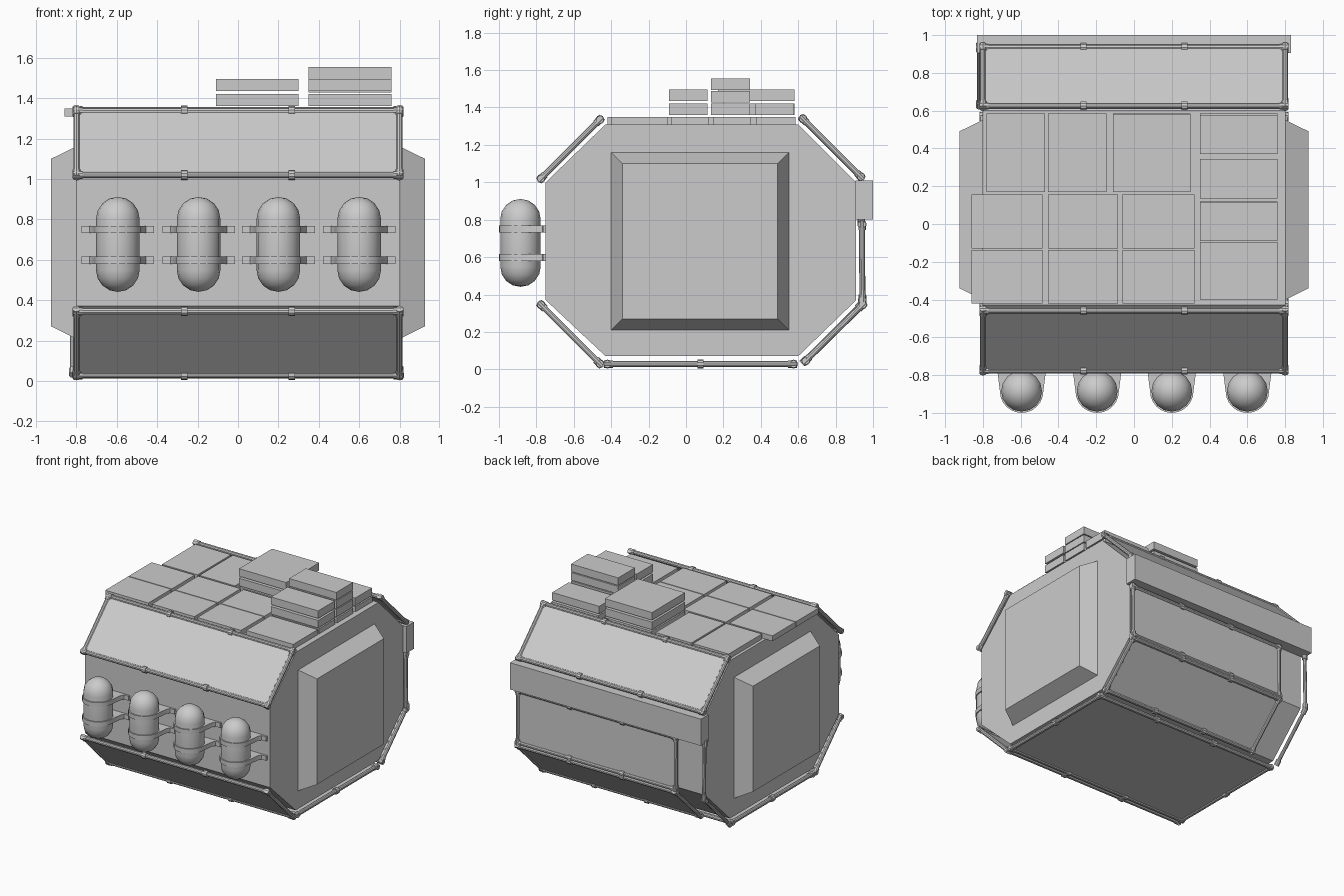
import bpy, bmesh, math
from mathutils import Vector

if "Cube" in bpy.data.objects:
    bpy.data.objects.remove(bpy.data.objects["Cube"])


def make(name, bm, smooth=False):
    bmesh.ops.recalc_face_normals(bm, faces=bm.faces)
    me = bpy.data.meshes.new(name)
    bm.to_mesh(me)
    bm.free()
    ob = bpy.data.objects.new(name, me)
    bpy.context.collection.objects.link(ob)
    if smooth:
        bpy.ops.object.select_all(action='DESELECT')
        ob.select_set(True)
        bpy.context.view_layer.objects.active = ob
        bpy.ops.object.shade_smooth_by_angle(angle=math.radians(35))
    return ob


def prism(name, points, offset, smooth=False):
    """Extrude a closed outline by an offset vector."""
    bm = bmesh.new()
    face = bm.faces.new([bm.verts.new(p) for p in points])
    res = bmesh.ops.extrude_face_region(bm, geom=[face])
    verts = [v for v in res['geom'] if isinstance(v, bmesh.types.BMVert)]
    bmesh.ops.translate(bm, vec=offset, verts=verts)
    if not any(f.is_valid and len(f.verts) == len(points) and
               all(v not in verts for v in f.verts) for f in bm.faces):
        bm.faces.new([v for v in bm.verts if v not in verts])
    return make(name, bm, smooth)


def box(name, x0, x1, y0, y1, z0, z1):
    return prism(name, [(x0, y0, z0), (x1, y0, z0), (x1, y1, z0), (x0, y1, z0)], (0, 0, z1 - z0))


def add_rod(bm, a, b, r, sides=10):
    a, b = Vector(a), Vector(b)
    d = b - a
    mat = d.to_track_quat('Z', 'Y').to_matrix().to_4x4()
    mat.translation = (a + b) / 2
    bmesh.ops.create_cone(bm, cap_ends=True, segments=sides, radius1=r, radius2=r,
                          depth=d.length, matrix=mat)


def rail_frame(name, x0, x1, p, q, side_clip=False):
    """Tube frame between two (y, z) edges, with joints, clips and a thin panel inside."""
    bm = bmesh.new()
    c = [Vector((x0, *p)), Vector((x1, *p)), Vector((x1, *q)), Vector((x0, *q))]
    for i in range(4):
        a, b = c[i], c[(i + 1) % 4]
        d = (b - a).normalized()
        add_rod(bm, a, b, 0.016)
        add_rod(bm, a - d * 0.018, a + d * 0.03, 0.02)
        add_rod(bm, b - d * 0.03, b + d * 0.018, 0.02)
        ts = (1 / 3, 2 / 3) if i % 2 == 0 else ((0.5,) if side_clip else ())
        for t in ts:
            m = a.lerp(b, t)
            add_rod(bm, m - d * 0.016, m + d * 0.016, 0.024)
    make(name, bm, True)
    n = (c[1] - c[0]).cross(c[3] - c[0]).normalized() * 0.012
    prism(name.replace("frame", "panel"), [v - n / 2 for v in c], n)


# Octagonal hull
profile = [(-0.75, 1.0), (-0.43, 1.31), (0.6, 1.31), (0.91, 1.0),
           (0.91, 0.37), (0.6, 0.07), (-0.43, 0.07), (-0.75, 0.37)]
prism("hull", [(-0.803, y, z) for y, z in profile], (1.606, 0, 0))

# Bevelled plates on both ends
for side, s in (("left", -1), ("right", 1)):
    bm = bmesh.new()
    rings = []
    for x, g in ((0.79, 0.06), (0.803, 0.06), (0.925, 0)):
        rings.append([bm.verts.new((s * x, y, z)) for y, z in (
            (-0.34 - g, 0.27 - g), (0.49 + g, 0.27 - g),
            (0.49 + g, 1.10 + g), (-0.34 - g, 1.10 + g))])
    for r0, r1 in zip(rings, rings[1:]):
        for i in range(4):
            bm.faces.new((r0[i], r0[(i + 1) % 4], r1[(i + 1) % 4], r1[i]))
    bm.faces.new(rings[0])
    bm.faces.new(rings[-1])
    make(side + "_end_plate", bm)

# Back beam
box("back_beam", -0.83, 0.83, 0.905, 1.0, 0.8, 1.01)

# Framed panels in front of each hull face
W = 0.8
rail_frame("front_upper_frame", -W, W, (-0.775, 1.02), (-0.46, 1.335))
rail_frame("front_lower_frame", -W, W, (-0.775, 0.345), (-0.46, 0.03))
rail_frame("bottom_frame", -W, W, (-0.42, 0.028), (0.575, 0.028), True)
rail_frame("back_lower_frame", -0.57, W, (0.64, 0.045), (0.945, 0.345))
rail_frame("back_frame", -0.57, W, (0.943, 0.37), (0.941, 0.775))
rail_frame("back_upper_frame", -W, W, (0.625, 1.34), (0.935, 1.03))

# Lone pipe running down the back corner
bm = bmesh.new()
path = [(-0.818, 0.62, 0.03), (-0.818, 0.945, 0.355), (-0.818, 0.937, 0.81)]
for a, b in zip(path, path[1:]):
    a, b = Vector(a), Vector(b)
    d = (b - a).normalized()
    add_rod(bm, a, b, 0.014)
    add_rod(bm, a, a + d * 0.04, 0.02)
    add_rod(bm, b - d * 0.04, b + d * 0.01, 0.02)
make("corner_pipe", bm, True)

# Roof tiles
mid_columns = ((-0.86, -0.485), (-0.455, -0.085), (-0.06, 0.32))
back_columns = ((-0.78, -0.47), (-0.455, -0.145), (-0.11, 0.30))
right_rows = ((0.375, 0.585), (0.145, 0.345), (-0.08, 0.12), (-0.4, -0.095))
tiles = [(x0, x1, 0.17, 0.585) for x0, x1 in back_columns]
tiles += [(x0, x1, y0, y1) for x0, x1 in mid_columns for y0, y1 in ((-0.13, 0.155), (-0.42, -0.137))]
tiles += [(0.35, 0.76, y0, y1) for y0, y1 in right_rows]
for t in tiles:
    box("roof_tile", *t, 1.308, 1.35)

# Stacked crates on the roof
for area, count in (((-0.11, 0.30, 0.17, 0.58), 2), ((0.35, 0.76, 0.37, 0.578), 1),
                    ((0.35, 0.76, 0.135, 0.343), 3), ((0.35, 0.76, -0.09, 0.115), 2)):
    for k in range(count):
        z = 1.36 + k * (0.067 if count == 3 else 0.075)
        box("crate", *area, z, z + 0.06)

# Gas bottles with two solid clamps each
YC, R = -0.885, 0.108
for cx in (-0.595, -0.195, 0.2, 0.6):
    bm = bmesh.new()
    prof = [(R * math.sin(a), 0.803 + R * math.cos(a)) for a in
            [math.radians(d) for d in (0, 22.5, 45, 67.5, 90)]]
    prof += [(r, 1.352 - z) for r, z in reversed(prof)]
    vs = [bm.verts.new((cx + r, YC, z)) for r, z in prof]
    es = [bm.edges.new(e) for e in zip(vs, vs[1:])]
    bmesh.ops.spin(bm, geom=vs + es, cent=(cx, YC, 0), axis=(0, 0, 1),
                   angle=math.tau, steps=16, use_duplicate=False)
    bmesh.ops.remove_doubles(bm, verts=bm.verts, dist=0.0005)
    make("gas_bottle", bm, True)

    arc = [(0.115 * math.cos(a), YC - 0.115 * math.sin(a)) for a in
           [math.pi * i / 12 for i in range(13)]]
    outline = ([(0.18, -0.748), (0.18, -0.764), (0.14, -0.766), (0.127, -0.79)] + arc +
               [(-0.127, -0.79), (-0.14, -0.766), (-0.18, -0.764), (-0.18, -0.748)])
    for z in (0.58, 0.732):
        prism("bottle_clamp", [(cx + x, y, z) for x, y in outline], (0, 0, 0.036), True)
